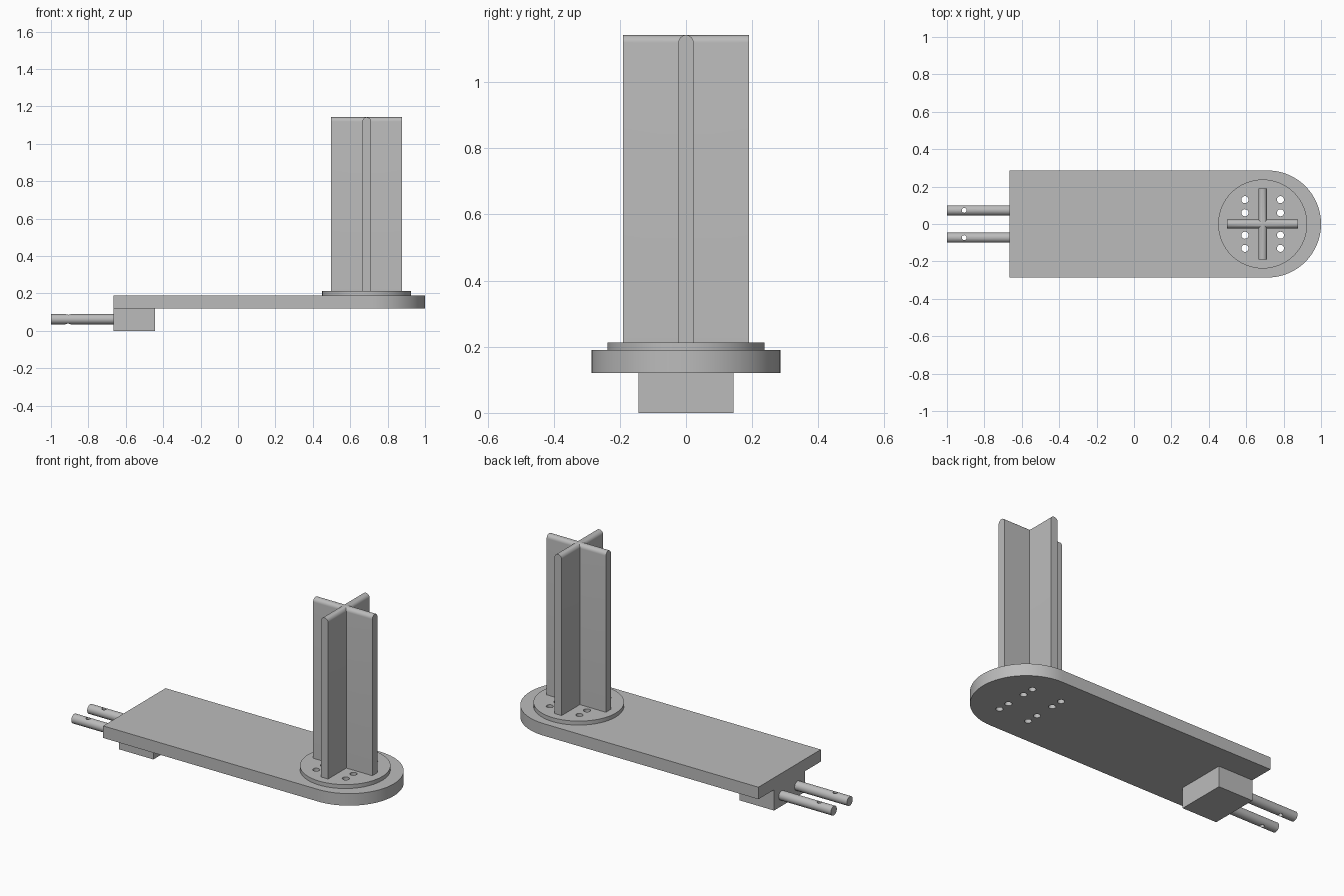
import bpy
import bmesh
from math import cos, sin, pi, radians
from mathutils import Matrix, Vector

cube = bpy.data.objects.get("Cube")
if cube:
    bpy.data.objects.remove(cube, do_unlink=True)

grey = bpy.data.materials.new("plain grey")
grey.use_nodes = True
grey.diffuse_color = (0.5, 0.5, 0.5, 1)
grey.node_tree.nodes["Principled BSDF"].inputs["Base Color"].default_value = (0.5, 0.5, 0.5, 1)


def arc(cx, cy, r, start, end, steps):
    angles = [radians(start + (end - start) * i / steps) for i in range(steps + 1)]
    return [(cx + r * cos(a), cy + r * sin(a)) for a in angles]


def circle(cx, cy, r, steps=48):
    return arc(cx, cy, r, 0, 360, steps)[:-1]


def prism(name, outline, low, high, matrix=Matrix()):
    """Extrude a flat outline from low to high along its normal, then place it."""
    bm = bmesh.new()
    face = bm.faces.new([bm.verts.new((x, y, low)) for x, y in outline])
    new = bmesh.ops.extrude_face_region(bm, geom=[face])["geom"]
    bmesh.ops.translate(bm, vec=Vector((0, 0, high - low)),
                        verts=[v for v in new if isinstance(v, bmesh.types.BMVert)])
    bm.transform(matrix)
    bmesh.ops.recalc_face_normals(bm, faces=bm.faces[:])
    mesh = bpy.data.meshes.new(name)
    bm.to_mesh(mesh)
    bm.free()
    mesh.materials.append(grey)
    ob = bpy.data.objects.new(name, mesh)
    bpy.context.collection.objects.link(ob)
    return ob


def activate(ob):
    bpy.ops.object.select_all(action="DESELECT")
    ob.select_set(True)
    bpy.context.view_layer.objects.active = ob


def combine(ob, others, operation):
    """Apply a boolean with each helper."""
    activate(ob)
    for other in others:
        mod = ob.modifiers.new("boolean", "BOOLEAN")
        mod.operation = operation
        mod.solver = "EXACT"
        mod.object = other
        bpy.ops.object.modifier_apply(modifier=mod.name)


def remove(obs):
    for ob in obs:
        bpy.data.objects.remove(ob, do_unlink=True)


POST_X = 0.688
HALF = 0.286

# Base plate with one round end, and the round flange on it
plate = prism("base_plate", [(-0.665, HALF), (-0.665, -HALF)]
              + arc(1 - HALF, 0, HALF, -90, 90, 48), 0.12, 0.19)
flange = prism("post_flange", circle(POST_X, 0, 0.238, 64), 0.19, 0.213)

# Screw holes through both
cutters = [prism("screw_hole_cutter", circle(POST_X + sx * 0.095, sy * y, 0.019, 24), 0, 0.4)
           for sx in (-1, 1) for sy in (-1, 1) for y in (0.06, 0.13)]
combine(plate, cutters, "DIFFERENCE")
combine(flange, cutters, "DIFFERENCE")
remove(cutters)

# Cross-shaped post: two crossing fins with rounded tops
R = 0.023
fin_outline = [(-R, 0.213), (R, 0.213)] + arc(0, 1.142 - R, R, 0, 180, 16)
upright = Matrix.Rotation(pi / 2, 4, "X")
centre = Matrix.Translation((POST_X, 0, 0))
post = prism("cross_post", fin_outline, -0.19, 0.19, centre @ upright)
fin = prism("second_fin", fin_outline, -0.19, 0.19,
            centre @ Matrix.Rotation(pi / 2, 4, "Z") @ upright)
combine(post, [fin], "UNION")
remove([fin])

# Connector block under the square end
block = prism("connector_block", [(-0.665, -0.143), (-0.443, -0.143),
                                  (-0.443, 0.143), (-0.665, 0.143)], 0, 0.12)

# Two connector pins, each with a small cross hole
pins = []
for side, y in (("left", 0.073), ("right", -0.073)):
    along = Matrix.Translation((0, y, 0.062)) @ Matrix.Rotation(pi / 2, 4, "Y")
    pin = prism(side + "_pin", circle(0, 0, 0.027, 40), -1, -0.66, along)
    hole = prism("pin_hole_cutter", circle(-0.908, y, 0.013, 20), -0.1, 0.2)
    combine(pin, [hole], "DIFFERENCE")
    remove([hole])
    pins.append(pin)

for ob in [plate, flange, post, block] + pins:
    activate(ob)
    bpy.ops.object.shade_smooth_by_angle(angle=radians(30))
